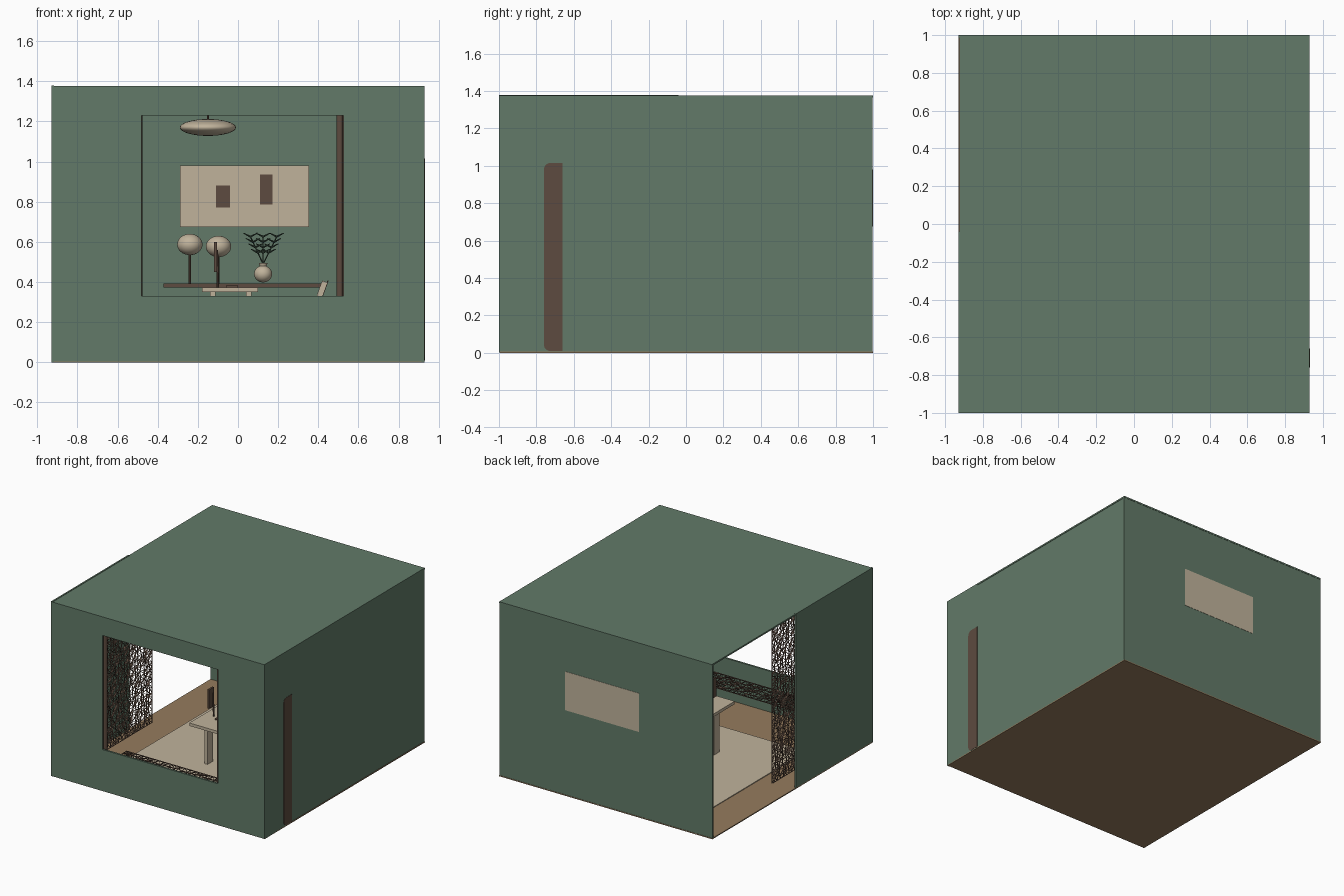
import bpy, bmesh, math, random
from mathutils import Vector

random.seed(4)
old = bpy.data.objects.get("Cube")
if old:
    bpy.data.objects.remove(old)


def material(name, r, g, b):
    m = bpy.data.materials.new(name)
    m.use_nodes = True
    m.diffuse_color = (r, g, b, 1)
    m.node_tree.nodes["Principled BSDF"].inputs["Base Color"].default_value = (r, g, b, 1)
    return m


GREEN = material("sage green", .122, .195, .138)
CREAM = material("cream", .53, .45, .33)
TAN = material("tan wood", .30, .20, .11)
BROWN = material("dark brown", .11, .07, .05)
LEAF = material("leaf green", .03, .05, .035)


def finish(name, bm, mat, smooth=False):
    me = bpy.data.meshes.new(name)
    bm.to_mesh(me)
    bm.free()
    me.materials.append(mat)
    for p in me.polygons:
        p.use_smooth = smooth
    ob = bpy.data.objects.new(name, me)
    bpy.context.collection.objects.link(ob)
    return ob


def box(name, mat, x, y, z, tilt=0):
    """Box from (low, high) pairs, optionally tilted about y."""
    bm = bmesh.new()
    bmesh.ops.create_cube(bm, size=1)
    size = [b - a for a, b in (x, y, z)]
    bmesh.ops.scale(bm, vec=size, verts=bm.verts)
    ob = finish(name, bm, mat)
    ob.location = [(a + b) / 2 for a, b in (x, y, z)]
    ob.rotation_euler.y = tilt
    return ob


def ball(name, mat, centre, rx, rz):
    bm = bmesh.new()
    bmesh.ops.create_uvsphere(bm, u_segments=32, v_segments=16, radius=1)
    ob = finish(name, bm, mat, True)
    ob.location, ob.scale = centre, (rx, rx, rz)
    return ob


def rod(name, mat, a, b, r, r2=None, sides=10):
    a, b = Vector(a), Vector(b)
    bm = bmesh.new()
    bmesh.ops.create_cone(bm, cap_ends=True, segments=sides, radius1=r,
                          radius2=r if r2 is None else r2, depth=(b - a).length)
    ob = finish(name, bm, mat)
    ob.location = (a + b) / 2
    ob.rotation_euler = (b - a).to_track_quat('Z', 'Y').to_euler()
    return ob


def lattice(name, origin, u, v, cell=.045):
    """Irregular openwork panel spanned by the vectors u and v."""
    o, u, v = Vector(origin), Vector(u), Vector(v)
    nu, nv = round(u.length / cell), round(v.length / cell)
    bm = bmesh.new()
    rows = []
    for j in range(nv + 1):
        row = []
        for i in range(nu + 1):
            s = i + (random.uniform(-.3, .3) if 0 < i < nu else 0)
            t = j + (random.uniform(-.3, .3) if 0 < j < nv else 0)
            row.append(bm.verts.new(o + u * (s / nu) + v * (t / nv)))
        rows.append(row)
    for j in range(nv):
        for i in range(nu):
            a, b = rows[j][i], rows[j][i + 1]
            c, d = rows[j + 1][i + 1], rows[j + 1][i]
            if random.random() < .5:
                bm.faces.new((a, b, c))
                bm.faces.new((a, c, d))
            else:
                bm.faces.new((a, b, d))
                bm.faces.new((b, c, d))
    ob = finish(name, bm, BROWN)
    w = ob.modifiers.new("openwork", 'WIREFRAME')
    w.thickness = .009
    w.use_even_offset = False
    return ob


# Shell of the room
box("floor", TAN, (-.93, .93), (-.995, 1), (0, .008))
box("roof", GREEN, (-.925, .93), (-1, 1), (1.365, 1.377))
box("back_wall", GREEN, (-.93, .93), (.985, .998), (.004, 1.37))
box("left_wall", GREEN, (.912, .927), (-.66, .998), (.006, 1.375))
box("left_corner_panel", GREEN, (.915, .93), (-1, -.66), (.002, 1.372))
box("right_wall_panel", GREEN, (-.93, -.918), (-1, -.04), (.002, 1.38))

# Front wall around the window
FRONT = (-1, -.985)
box("front_wall_right", GREEN, (-.925, -.482), FRONT, (.004, 1.37))
box("front_wall_left", GREEN, (.525, .922), FRONT, (.004, 1.37))
box("front_wall_sill", GREEN, (-.482, .525), FRONT, (.004, .33))
box("front_wall_header", GREEN, (-.482, .525), FRONT, (1.23, 1.37))

# Rounded panel on the left side
door = box("rounded_side_panel", BROWN, (.922, .932), (-.76, -.66), (.01, 1.015))
bm = bmesh.new()
bm.from_mesh(door.data)
corner = [e for e in bm.edges if all(v.co.y < 0 for v in e.verts)
          and abs(e.verts[0].co.x - e.verts[1].co.x) > .001]
bmesh.ops.bevel(bm, geom=corner, offset=.035, segments=6, profile=.5, affect='EDGES')
bm.to_mesh(door.data)
bm.free()

# Curtain folds beside the window
for i in range(3):
    for side, x in (("left", .507 + i * .027), ("right", -.492 - i * .027)):
        rod(side + "_curtain_fold", BROWN, (x, -.955, .02), (x, -.955, 1.34), .017, sides=16)

# Openwork screen at the open side, and low openwork bench under the window
lattice("side_screen", (-.80, -.55, .05), (0, .62, 0), (0, 0, 1.29), .035)
lattice("window_bench_top", (-.46, -.94, .22), (.92, 0, 0), (0, .21, 0), .04)
for x in (-.45, .43):
    for y in (-.93, -.76):
        box("window_bench_leg", BROWN, (x, x + .02), (y, y + .02), (.008, .22))

# Rug
box("rug", CREAM, (-.64, .64), (-.58, .70), (.008, .014))

# Table
box("table_top", CREAM, (-.18, .10), (-.35, .35), (.35, .373))
for x in (-.14, .04):
    for y in (-.22, .15):
        box("table_leg", CREAM, (x, x + .028), (y, y + .07), (.014, .35))

# Sculpture on the table
box("sculpture_base", BROWN, (-.06, .0), (-.2, -.1), (.373, .383))
box("sculpture_slab", BROWN, (-.12, -.105), (-.21, -.15), (.45, .60))
rod("sculpture_stem", BROWN, (-.10, -.16, .373), (-.105, -.16, .56), .006)

# Wall shelf with round topiaries, and a leaning book
box("wall_shelf", BROWN, (-.37, .42), (.78, .985), (.373, .393))
for x, z in ((-.24, .587), (-.097, .577)):
    rod("topiary_stem", BROWN, (x, .87, .39), (x, .87, z), .006)
    ball("topiary_ball", CREAM, (x, .87, z), .063, .053)
box("leaning_book", CREAM, (.405, .432), (.72, .78), (.325, .405), .35)
box("leaning_book_cover", BROWN, (.432, .438), (.72, .78), (.33, .41), .35)

# Vase with leafy sprigs
ball("vase", CREAM, (.125, .87, .44), .045, .042)
rod("vase_neck", CREAM, (.125, .87, .475), (.125, .87, .495), .016, .022, 20)
for lean in (-.065, 0, .07):
    start, tip = Vector((.125, .87, .49)), Vector((.125 + lean, .87, .63))
    rod("sprig_stem", LEAF, start, tip, .003, sides=6)
    for k in range(4):
        p = start.lerp(tip, .4 + k * .19)
        for s in (-1, 1):
            rod("sprig_leaf", LEAF, p, p + Vector((s * .035, 0, .018)), .005, .002, 6)

# Painting set through the back wall
box("painting", CREAM, (-.29, .355), (.97, 1), (.675, .98))
for x, z in (((-.11, -.04), (.77, .88)), ((.11, .172), (.785, .935))):
    box("painting_block", BROWN, x, (.965, .97), z)

# Pendant lamp
ball("pendant_shade", CREAM, (-.15, .05, 1.17), .14, .042)
rod("pendant_cord", BROWN, (-.15, .05, 1.2), (-.15, .05, 1.365), .005)
